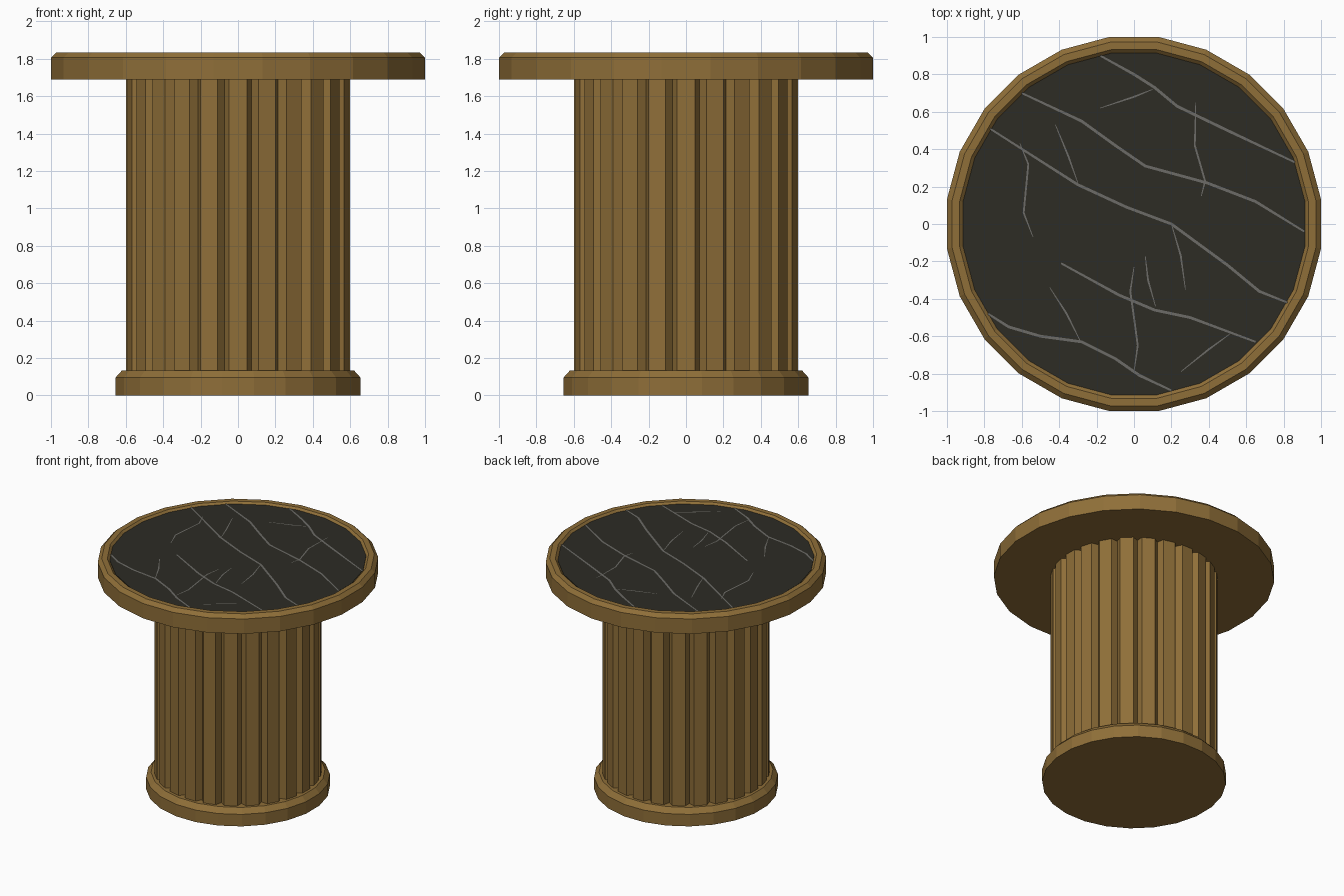
import bpy, bmesh, math
from mathutils import Vector

if "Cube" in bpy.data.objects:
    bpy.data.objects.remove(bpy.data.objects["Cube"])

SIDES = 24
STEP = 2 * math.pi / SIDES


def material(name, rgb):
    m = bpy.data.materials.new(name)
    m.diffuse_color = (*rgb, 1)
    m.use_nodes = True
    m.node_tree.nodes["Principled BSDF"].inputs["Base Color"].default_value = m.diffuse_color
    return m


BRASS = material("aged brass", (0.275, 0.158, 0.04))
MARBLE = material("dark marble", (0.026, 0.025, 0.018))
VEIN = material("grey vein", (0.15, 0.147, 0.135))


def finish(name, bm, mat):
    mesh = bpy.data.meshes.new(name)
    bm.to_mesh(mesh)
    bm.free()
    mesh.materials.append(mat)
    ob = bpy.data.objects.new(name, mesh)
    bpy.context.collection.objects.link(ob)
    return ob


def ring(apothem, z):
    """24-sided outline with flat sides facing the axes."""
    r = apothem / math.cos(STEP / 2)
    return [(r * math.cos((i + .5) * STEP), r * math.sin((i + .5) * STEP), z)
            for i in range(SIDES)]


def loft(name, rings, mat):
    """Skin a stack of equal outlines and cap both ends."""
    bm = bmesh.new()
    rows = [[bm.verts.new(p) for p in r] for r in rings]
    n = len(rows[0])
    for a, b in zip(rows, rows[1:]):
        for i in range(n):
            j = (i + 1) % n
            bm.faces.new((a[i], a[j], b[j], b[i]))
    bm.faces.new(rows[0][::-1])
    bm.faces.new(rows[-1])
    return finish(name, bm, mat)


# chamfered foot
loft("base", [ring(.655, 0), ring(.655, .095), ring(.62, .134)], BRASS)

# fluted column: flat ridges separated by V grooves
outline = []
for i in range(SIDES):
    for deg, r in ((-4.5, .601), (4.5, .601), (7.5, .556)):
        a = i * STEP + math.radians(deg)
        outline.append((r * math.cos(a), r * math.sin(a)))
loft("column", [[(x, y, z) for x, y in outline] for z in (.13, 1.69)], BRASS)

# table top: chamfered rim with a shallow recess
loft("table_top", [ring(1, 1.688), ring(1, 1.806), ring(.972, 1.834),
                   ring(.932, 1.834), ring(.914, 1.816)], BRASS)

# marble inlay
loft("marble_inlay", [ring(.914, 1.812), ring(.914, 1.82)], MARBLE)

# veins: long ones keep their width, fine ones taper off
LONG = [
    [(-.18, .90), (0, .80), (.11, .73), (.23, .63), (.5, .5), (.86, .33)],
    [(-.6, .70), (-.28, .55), (-.1, .42), (.06, .31), (.39, .22), (.65, .12), (.91, -.04)],
    [(-.77, .51), (-.3, .21), (-.04, .09), (.2, 0), (.5, -.22), (.67, -.36), (.82, -.42)],
    [(-.78, -.48), (-.67, -.55), (-.5, -.6), (-.28, -.63), (-.1, -.72), (.03, -.81), (.2, -.89)],
    [(-.39, -.21), (-.08, -.38), (.11, -.46), (.3, -.5), (.65, -.63)],
]
FINE = [
    [(.1, .72), (0, .68), (-.18, .62)],
    [(-.3, .22), (-.35, .36), (-.42, .53)],
    [(-.61, .43), (-.565, .32), (-.59, .06), (-.54, -.07)],
    [(.33, .65), (.325, .42), (.38, .23), (.36, .15)],
    [(.2, 0), (.25, -.17), (.275, -.35)],
    [(.115, -.44), (.075, -.3), (.06, -.17)],
    [(0, -.23), (-.02, -.36), (0, -.5), (.02, -.65), (0, -.79)],
    [(-.29, -.62), (-.36, -.48), (-.45, -.34)],
    [(.51, -.59), (.4, -.67), (.25, -.79)],
]


def add_vein(bm, path, width, tip, z):
    pts = [Vector(p) for p in path]
    pairs = []
    for i, p in enumerate(pts):
        d = (pts[min(i + 1, len(pts) - 1)] - pts[max(i - 1, 0)]).normalized()
        w = (tip if i in (0, len(pts) - 1) else width) / 2
        side = Vector((-d.y, d.x)) * w
        pairs.append([bm.verts.new((*q, z)) for q in (p + side, p - side)])
    for (a, b), (c, d) in zip(pairs, pairs[1:]):
        bm.faces.new((a, b, d, c))


bm = bmesh.new()
for path in LONG:
    add_vein(bm, path, .015, .01, 1.8225)
for path in FINE:
    add_vein(bm, path, .010, .004, 1.822)
finish("marble_veins", bm, VEIN)
